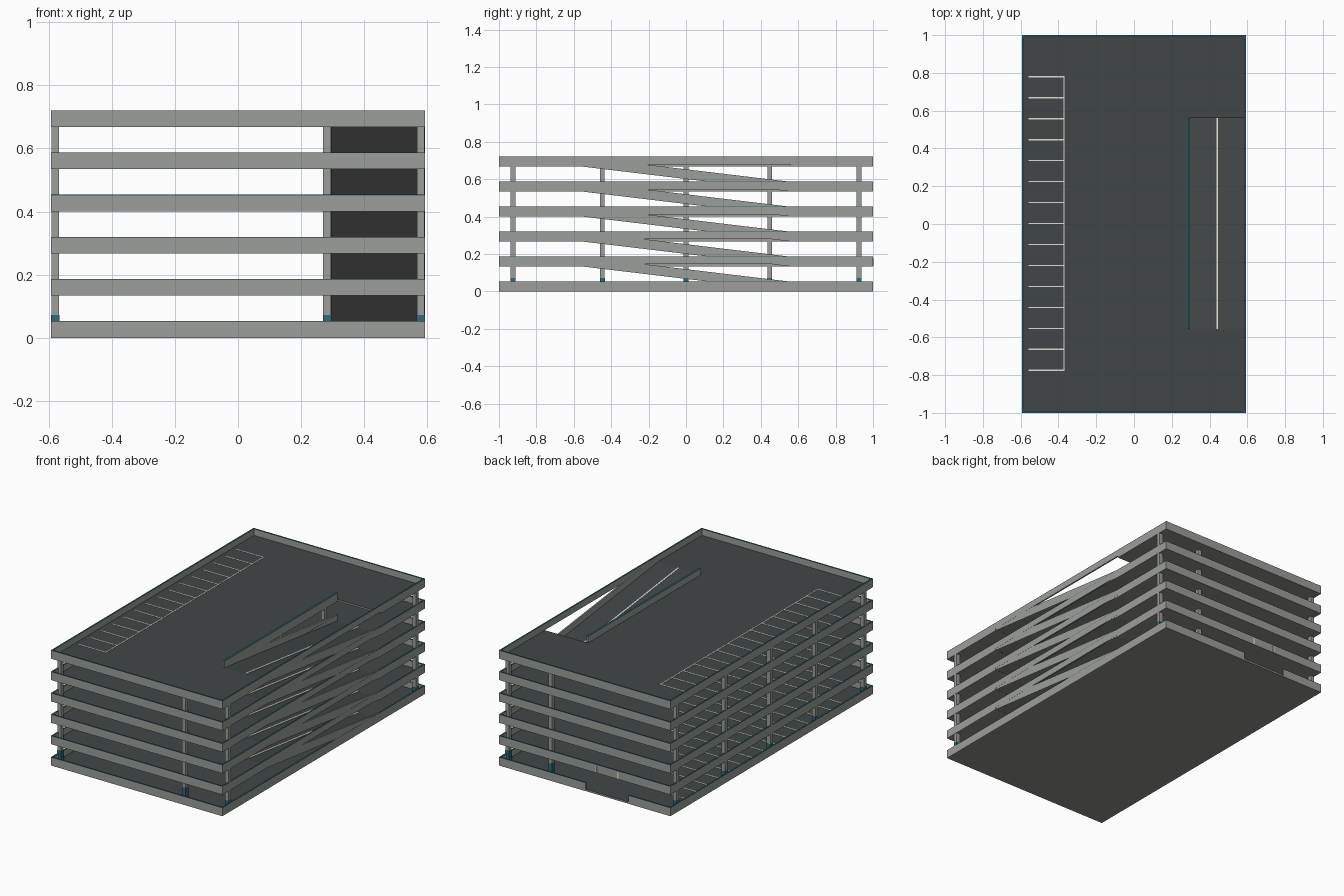
import bpy, bmesh

if "Cube" in bpy.data.objects:
    bpy.data.objects.remove(bpy.data.objects["Cube"])

def material(name, rgb):
    m = bpy.data.materials.new(name)
    m.diffuse_color = (*rgb, 1)
    m.use_nodes = True
    m.node_tree.nodes["Principled BSDF"].inputs["Base Color"].default_value = m.diffuse_color
    return m

CONCRETE = material("concrete grey", (0.33, 0.345, 0.325))
SOFFIT = material("slab concrete", (0.265, 0.265, 0.255))
ASPHALT = material("dark asphalt", (0.055, 0.062, 0.061))
TEAL = material("teal trim", (0.03, 0.14, 0.18))
PAINT = material("off white paint", (0.75, 0.74, 0.66))

W, L = 0.5925, 1.0            # half width, half length
STEP, HIGH = 0.1335, 0.053    # storey height, parapet band height
SLAB, CAP = 0.012, 0.002
T, TG = 0.009, 0.012          # parapet and ramp guard thickness
HX = 0.297                    # inner edge of the ramp opening
Y0, Y1 = -0.555, 0.56         # ramp top end, ramp bottom end


def prism(bm, profile, axis, a, b):
    """Extrude a 2D profile along x or z from a to b."""
    place = (lambda p, t: (t, p[0], p[1])) if axis == "x" else (lambda p, t: (p[0], p[1], t))
    lo = [bm.verts.new(place(p, a)) for p in profile]
    hi = [bm.verts.new(place(p, b)) for p in profile]
    bm.faces.new(lo[::-1])
    bm.faces.new(hi)
    n = len(profile)
    for i in range(n):
        j = (i + 1) % n
        bm.faces.new((lo[i], lo[j], hi[j], hi[i]))


def box(bm, x0, x1, y0, y1, z0, z1):
    prism(bm, [(x0, y0), (x1, y0), (x1, y1), (x0, y1)], "z", z0, z1)


def sloped(bm, x0, x1, z, lo, hi):
    """Strip following the ramp that arrives at level height z."""
    prism(bm, [(Y1, z - STEP + lo), (Y1, z - STEP + hi), (Y0, z + hi), (Y0, z + lo)],
          "x", x0, x1)


def finish(bm, name, mat, top_mat=None):
    """Make the object; upward faces take top_mat when given."""
    bmesh.ops.recalc_face_normals(bm, faces=bm.faces)
    bm.normal_update()
    if top_mat:
        for f in bm.faces:
            f.material_index = 1 if f.normal.z > 0.7 else 0
    me = bpy.data.meshes.new(name)
    bm.to_mesh(me)
    bm.free()
    me.materials.append(mat)
    if top_mat:
        me.materials.append(top_mat)
    bpy.context.collection.objects.link(bpy.data.objects.new(name, me))


for level in range(6):
    z = level * STEP
    top = z + HIGH
    tag = f"_level_{level}"

    # floor deck, notched for the ramp on every level but the ground
    bm = bmesh.new()
    e = W - 0.001
    outline = [(-e, -L + .001), (e, -L + .001), (e, L - .001), (-e, L - .001)]
    if level:
        outline[2:2] = [(e, Y0), (HX - .001, Y0), (HX - .001, Y1), (e, Y1)]
    prism(bm, outline, "z", z, z + SLAB)
    finish(bm, "deck" + tag, SOFFIT, ASPHALT)

    # parapet walls: (x0, x1, y0, y1, bottom)
    walls = [(-W, W, -L, -L + T, z), (-W, -W + T, -L + T, L - T, z)]
    if level == 0:
        walls += [(-W, -0.304, L - T, L, z), (-0.006, W, L - T, L, z),
                  (W - T, W, -L + T, L - T, z)]
    else:
        walls += [(-W, W, L - T, L, z),
                  (W - T, W, -L + T, Y0, z), (W - T, W, Y1, L - T, z),
                  (W - T, W, Y0, Y1, z + SLAB),
                  (HX - TG, HX, Y0, Y1, z)]
    bm, caps = bmesh.new(), bmesh.new()
    for x0, x1, y0, y1, base in walls:
        box(bm, x0, x1, y0, y1, base, top - CAP)
        box(caps, x0, x1, y0, y1, top - CAP, top)
    finish(bm, "parapet" + tag, CONCRETE)
    finish(caps, "parapet_cap" + tag, TEAL)

    # parking bay lines
    bm = bmesh.new()
    zl = z + SLAB
    for i in range(15):
        y = -0.775 + i * 1.555 / 14
        box(bm, -0.558, -0.373, y - .0035, y + .0035, zl, zl + .0015)
    box(bm, -0.373, -0.367, -0.778, 0.783, zl, zl + .0015)
    finish(bm, "bay_lines" + tag, PAINT)

    # ramp coming up to this level, with side guards and centre line
    if level:
        bm = bmesh.new()
        sloped(bm, HX - .002, W - .002, z, 0.001, SLAB)
        finish(bm, "ramp" + tag, SOFFIT, ASPHALT)
        bm = bmesh.new()
        for x0, x1 in ((HX - TG + .0005, HX - .0005), (W - T - .0005, W - .0005)):
            sloped(bm, x0, x1, z, 0, HIGH - .001)
        finish(bm, "ramp_guard" + tag, CONCRETE)
        bm = bmesh.new()
        sloped(bm, 0.436, 0.446, z, SLAB, SLAB + .002)
        finish(bm, "ramp_line" + tag, PAINT)

# columns with painted feet; the ramp side only has corner columns
C = 0.0125
spots = [(x, y) for x in (-W + C + .001, 0.2825) for y in (-0.925, -0.447, 0, 0.447, 0.925)]
spots += [(W - C - .001, y) for y in (-0.925, 0.925)]
bm, feet = bmesh.new(), bmesh.new()
for x, y in spots:
    box(bm, x - C, x + C, y - C, y + C, SLAB, 5 * STEP + .002)
    f = C + .0008
    box(feet, x - f, x + f, y - f, y + f, SLAB, 0.072)
finish(bm, "columns", CONCRETE)
finish(feet, "column_feet", TEAL)

# pale clearance markers on the band above the entrance
bm = bmesh.new()
for x in (-0.08, -0.23):
    box(bm, x - .004, x + .004, L - .002, L + .0015, 0.137, 0.177)
finish(bm, "entrance_markers", PAINT)
